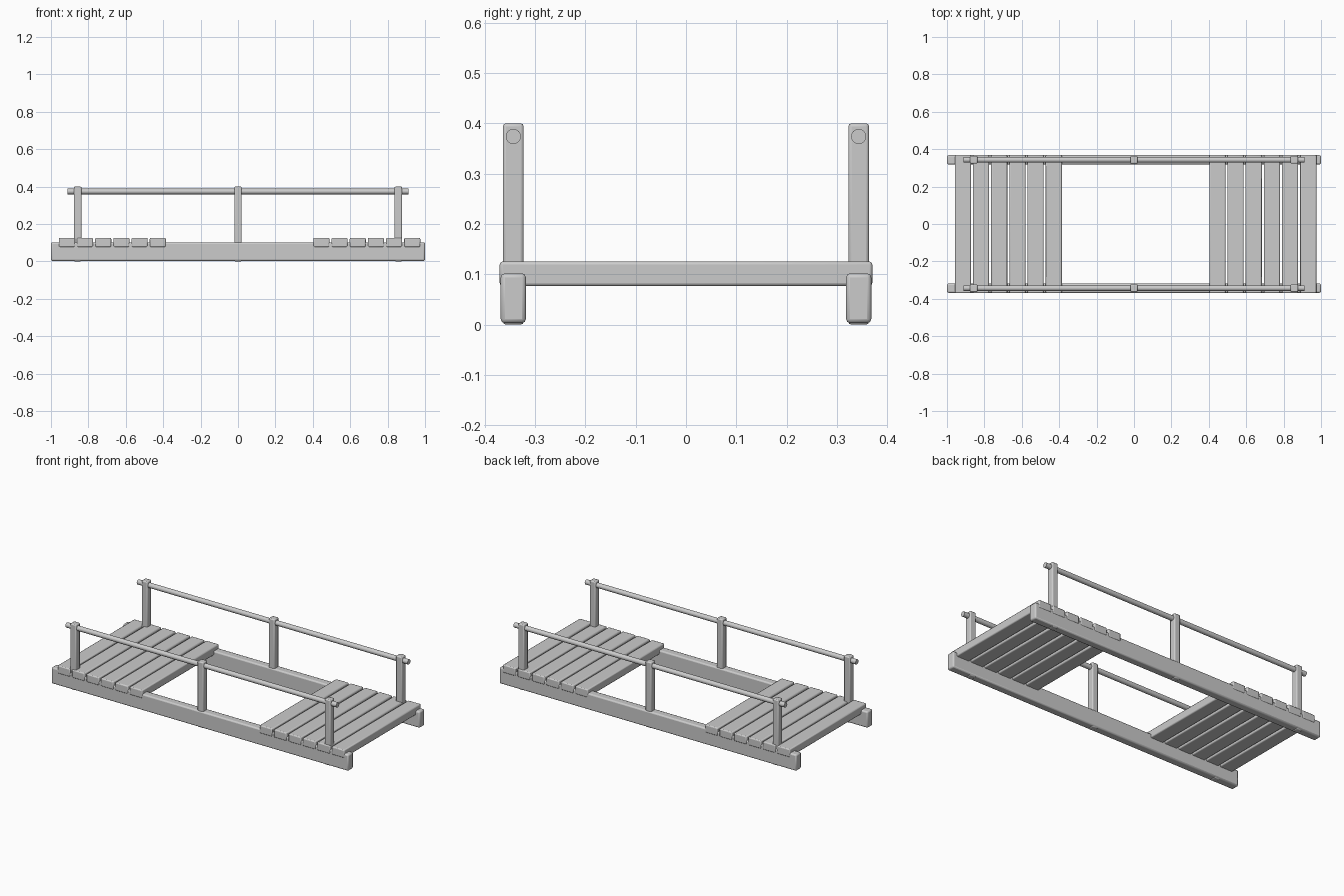
import bpy
from math import pi, radians

if "Cube" in bpy.data.objects:
    bpy.data.objects.remove(bpy.data.objects["Cube"])

SIDE_Y = 0.343


def finish(ob, name, bevel=0.0):
    ob.name = name
    if bevel:
        m = ob.modifiers.new("Bevel", "BEVEL")
        m.width = bevel
        m.segments = 2
        m.limit_method = 'ANGLE'
    bpy.ops.object.shade_smooth_by_angle(angle=radians(30))
    return ob


def box(name, loc, size, bevel):
    bpy.ops.mesh.primitive_cube_add(size=1, location=loc)
    ob = bpy.context.object
    ob.scale = size
    bpy.ops.object.transform_apply(location=False, rotation=False, scale=True)
    return finish(ob, name, bevel)


for side, y in (("front", -SIDE_Y), ("back", SIDE_Y)):
    # long side beam
    box(f"{side}_beam", (0, y, 0.0525), (2.0, 0.05, 0.099), 0.008)
    # three railing posts
    for i, x in enumerate((-0.857, 0, 0.857)):
        box(f"{side}_post_{i + 1}", (x, y, 0.2), (0.04, 0.041, 0.4), 0.006)
    # round handrail
    bpy.ops.mesh.primitive_cylinder_add(vertices=16, radius=0.015, depth=1.824,
                                        location=(0, y, 0.374), rotation=(0, pi / 2, 0))
    finish(bpy.context.object, f"{side}_handrail")

# deck planks on one even spacing, with the middle eight missing
for k in range(20):
    if 6 <= k < 14:
        continue
    box(f"plank_{k + 1}", (-0.915 + k * 0.0972, 0, 0.101), (0.086, 0.74, 0.049), 0.006)
